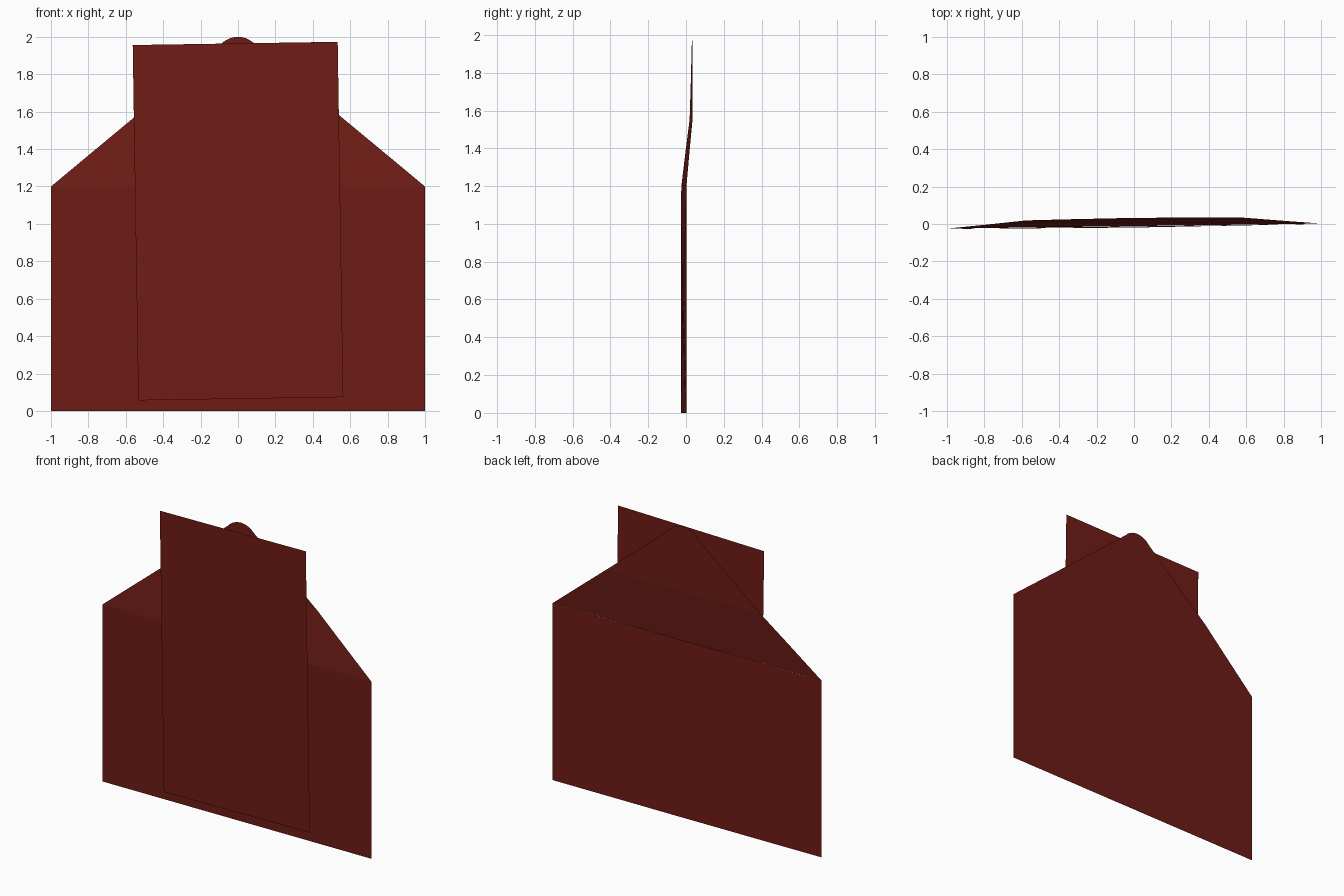
import bpy, math
from math import radians, sin, cos

if "Cube" in bpy.data.objects:
    bpy.data.objects.remove(bpy.data.objects["Cube"])

paper = bpy.data.materials.new("red_paper")
paper.diffuse_color = (0.16, 0.012, 0.008, 1)
paper.use_nodes = True
paper.node_tree.nodes["Principled BSDF"].inputs["Base Color"].default_value = paper.diffuse_color


def sheet(name, verts, faces, turn=0.0135):
    me = bpy.data.meshes.new(name)
    me.from_pydata(verts, [], faces)
    me.materials.append(paper)
    ob = bpy.data.objects.new(name, me)
    bpy.context.collection.objects.link(ob)
    ob.rotation_euler.z = turn      # the envelope is turned very slightly
    return ob


Y = -0.011                          # plane of the envelope body
H = 1.2                             # body height

# Back panel, creased faintly down the middle
sheet("back_panel",
      [(-1, Y, 0), (0, Y + 0.002, 0), (1, Y, 0), (1, Y, H), (0, Y + 0.002, H), (-1, Y, H)],
      [(1, 0, 5, 4), (2, 1, 4, 3)])

# Folded side flaps meeting in the middle
for side, name in ((-1, "left_side_flap"), (1, "right_side_flap")):
    tri = [(side, Y - 0.001, 0), (side, Y - 0.001, H), (0, Y - 0.006, 0.62)]
    sheet(name, tri, [(0, 2, 1) if side < 0 else (0, 1, 2)])

# Bottom flap folded up over the side flaps
sheet("bottom_flap", [(-1, Y - 0.002, 0), (1, Y - 0.002, 0), (0, Y - 0.008, 0.62)], [(0, 1, 2)])

# Open top flap: bends back, then rises to a rounded tip
rows = [(1.0, Y, H), (0.78, 0.008, 1.383), (0.575, 0.027, 1.553), (0.33, 0.030, 1.757)]
tip_r = 0.125
for a in range(40, 90, 10):
    t = radians(a)
    rows.append((tip_r * cos(t), 0.032, 2.0 - tip_r + tip_r * sin(t)))
verts = [(s * w, y, z) for w, y, z in rows for s in (-1, 1)]
faces = [(i, i + 1, i + 3, i + 2) for i in range(0, len(verts) - 2, 2)]
verts.append((0, 0.033, 2.0))
n = len(verts)
faces.append((n - 3, n - 2, n - 1))
flap = sheet("top_flap", verts, faces)

# Letter card, tilted a degree
card = sheet("letter_card",
             [(x, 0, z) for x, z in ((-0.548, -0.95), (0.548, -0.95), (0.548, 0.95), (-0.548, 0.95))],
             [(0, 1, 2, 3)], turn=0)
card.location = (0, -0.034, 1.015)
card.rotation_euler.y = radians(-0.9)
